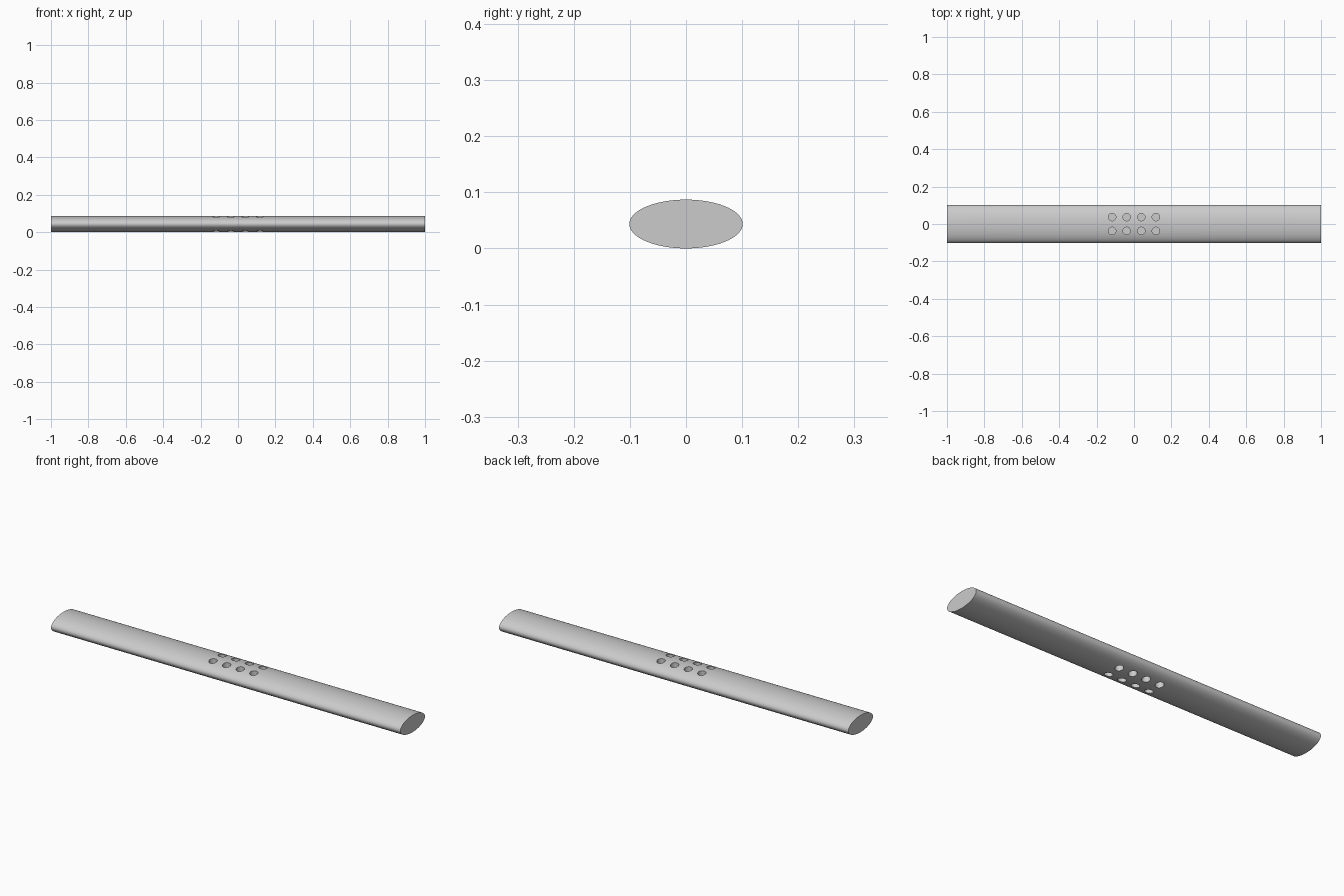
import bpy, bmesh, math
from mathutils import Matrix

cube = bpy.data.objects.get("Cube")
if cube:
    bpy.data.objects.remove(cube)

HALF_DEPTH, HALF_HEIGHT = 0.101, 0.0435
HOLE_RADIUS, HOLE_DEPTH = 0.02, 0.03

grey = bpy.data.materials.new("light grey")
grey.use_nodes = True
colour = (0.6, 0.6, 0.6, 1)
grey.diffuse_color = colour
grey.node_tree.nodes["Principled BSDF"].inputs["Base Color"].default_value = colour


def make_object(name, bm):
    mesh = bpy.data.meshes.new(name)
    bm.to_mesh(mesh)
    bm.free()
    obj = bpy.data.objects.new(name, mesh)
    bpy.context.collection.objects.link(obj)
    mesh.materials.append(grey)
    return obj


# Bar: a cylinder laid along x and squashed to an oval section
bm = bmesh.new()
bmesh.ops.create_cone(bm, cap_ends=True, segments=96, radius1=1, radius2=1, depth=2,
                      matrix=Matrix.Rotation(math.pi / 2, 4, "Y"))
bmesh.ops.scale(bm, vec=(1, HALF_DEPTH, HALF_HEIGHT), verts=bm.verts)
bmesh.ops.translate(bm, vec=(0, 0, HALF_HEIGHT), verts=bm.verts)
bar = make_object("oval_bar", bm)

# Blind holes: two rows of four, in the top and the underside
bm = bmesh.new()
for side in (-1, 1):
    for y in (-0.037, 0.037):
        for column in range(4):
            x = (column - 1.5) * 0.078
            z = HALF_HEIGHT + side * (HALF_HEIGHT - HOLE_DEPTH + 0.05)
            bmesh.ops.create_cone(bm, cap_ends=True, segments=32, radius1=HOLE_RADIUS,
                                  radius2=HOLE_RADIUS, depth=0.1,
                                  matrix=Matrix.Translation((x, y, z)))
cutter = make_object("hole_cutter", bm)
cutter.hide_render = True
cutter.hide_set(True)

cut = bar.modifiers.new("holes", "BOOLEAN")
cut.operation = "DIFFERENCE"
cut.solver = "EXACT"
cut.object = cutter

# Apply the cut, remove the helper and smooth the curved sides
bpy.context.view_layer.objects.active = bar
bar.select_set(True)
bpy.ops.object.modifier_apply(modifier=cut.name)
bpy.data.objects.remove(cutter)
bpy.ops.object.shade_smooth_by_angle(angle=math.radians(30))
